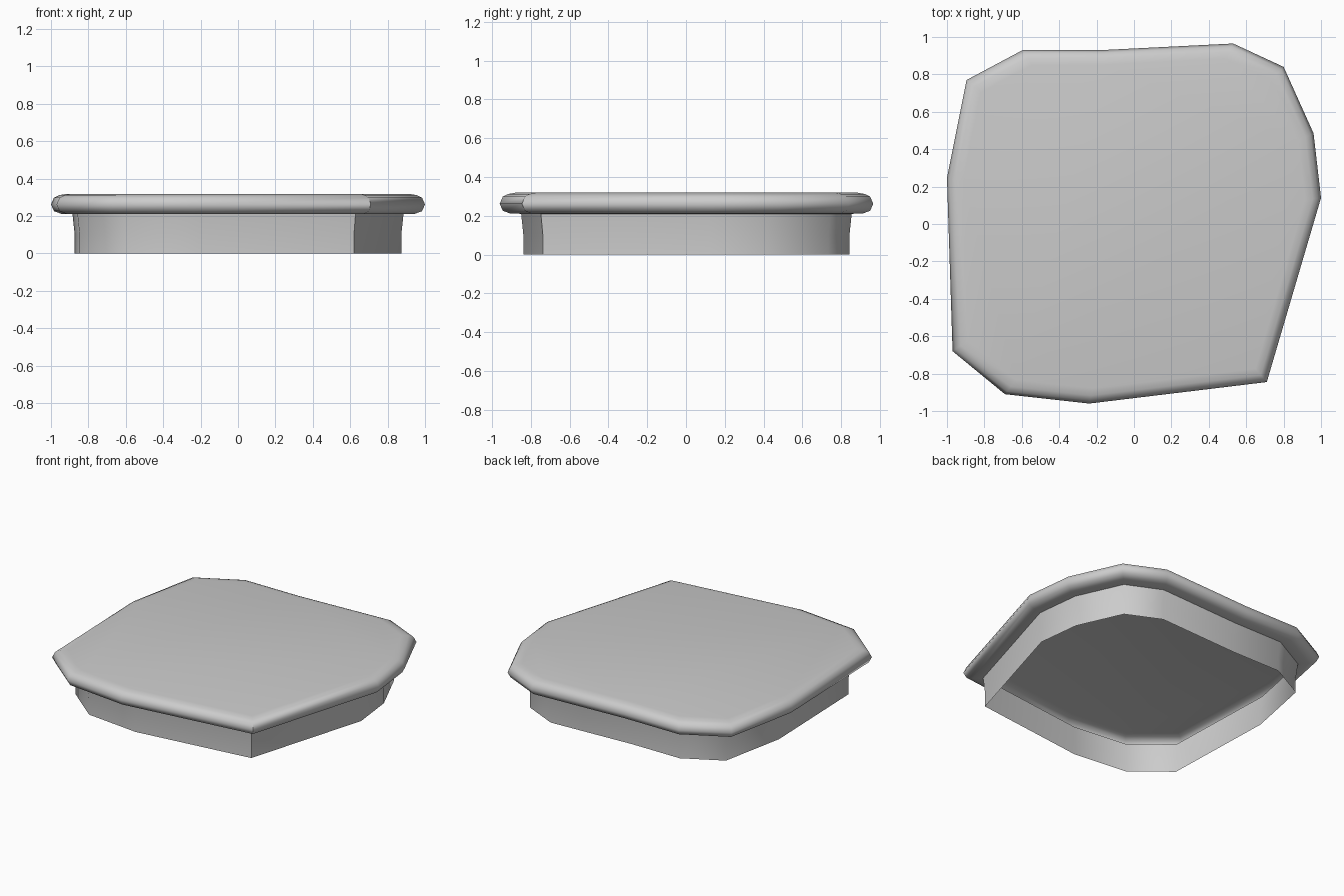
import bpy, bmesh, math

if "Cube" in bpy.data.objects:
    bpy.data.objects.remove(bpy.data.objects["Cube"])

# Irregular twelve-sided outline of the slab, counter-clockwise from above
OUTLINE = [(-0.24, -0.96), (0.71, -0.845), (1.0, 0.14), (0.96, 0.485),
           (0.80, 0.84), (0.53, 0.965), (-0.17, 0.93), (-0.595, 0.93),
           (-0.895, 0.77), (-1.0, 0.245), (-0.97, -0.68), (-0.69, -0.91)]

# (outline scale, height) from the open foot up over the rounded rim
PROFILE = [(0.873, 0.0), (0.873, 0.10), (0.885, 0.21), (0.945, 0.212),
           (0.984, 0.226), (1.0, 0.262), (0.984, 0.298), (0.955, 0.312),
           (0.915, 0.319)]


def loft(name, outline, profile):
    """Stack scaled copies of the outline, bridge them and cap the top."""
    bm = bmesh.new()
    rings = [[bm.verts.new((x * s, y * s, z)) for x, y in outline]
             for s, z in profile]
    n = len(outline)
    for low, high in zip(rings, rings[1:]):
        for i in range(n):
            j = (i + 1) % n
            bm.faces.new((low[i], low[j], high[j], high[i]))
    bm.faces.new(rings[-1])
    mesh = bpy.data.meshes.new(name)
    bm.to_mesh(mesh)
    bm.free()
    obj = bpy.data.objects.new(name, mesh)
    bpy.context.collection.objects.link(obj)
    return obj


# Hollow stone cap: thin skirt, overhanging rim and flat top
cap = loft("stepping_slab", OUTLINE, PROFILE)
bpy.context.view_layer.objects.active = cap
cap.select_set(True)
bpy.ops.object.shade_smooth_by_angle(angle=math.radians(60))
